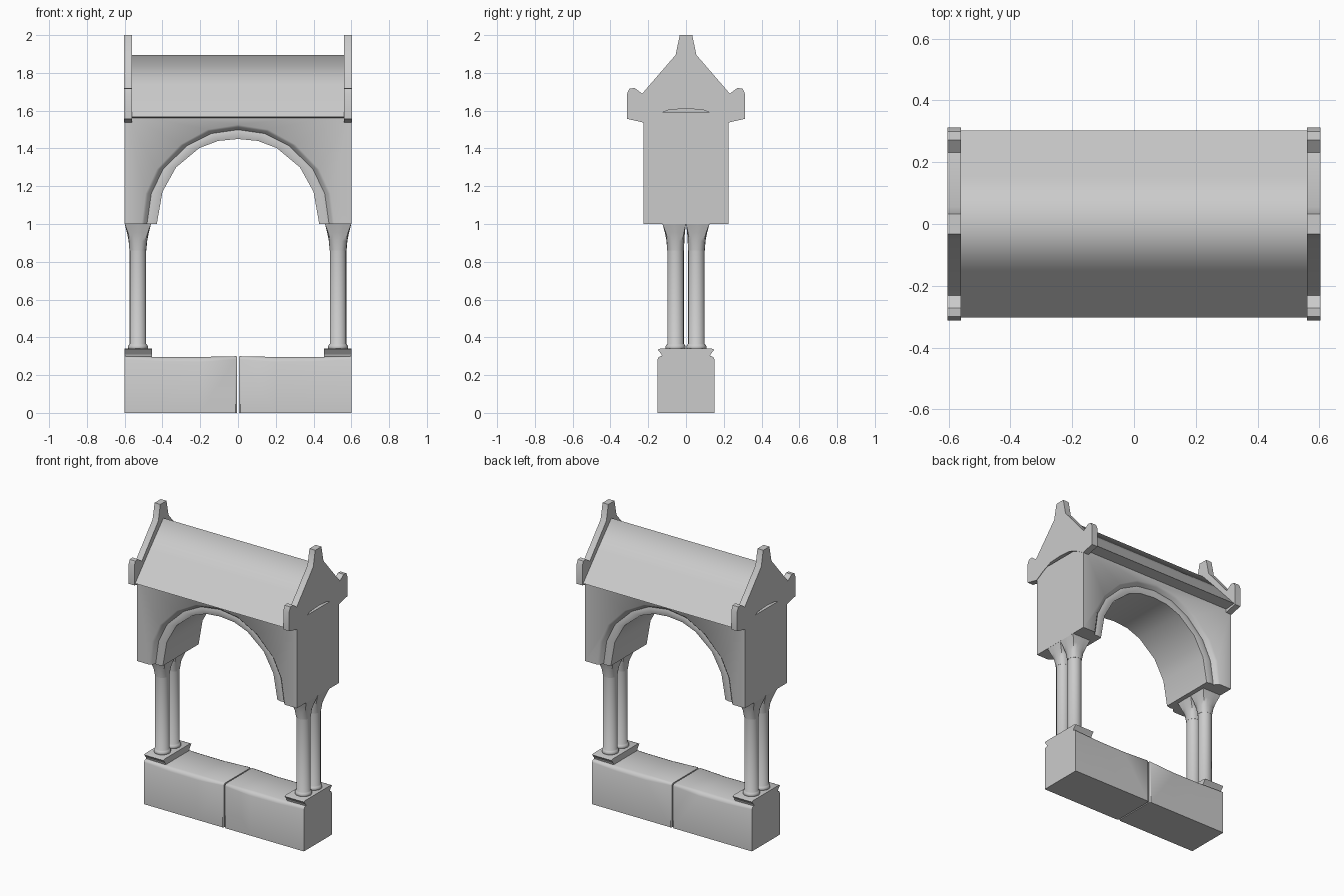
import bpy, bmesh
from math import cos, sin, pi, radians

if "Cube" in bpy.data.objects:
    bpy.data.objects.remove(bpy.data.objects["Cube"])


def finish(name, bm, angle=35):
    bmesh.ops.remove_doubles(bm, verts=bm.verts, dist=1e-5)
    bmesh.ops.recalc_face_normals(bm, faces=bm.faces)
    me = bpy.data.meshes.new(name)
    bm.to_mesh(me)
    bm.free()
    ob = bpy.data.objects.new(name, me)
    bpy.context.collection.objects.link(ob)
    bpy.ops.object.select_all(action='DESELECT')
    ob.select_set(True)
    bpy.context.view_layer.objects.active = ob
    if angle:
        bpy.ops.object.shade_smooth_by_angle(angle=radians(angle))
    return ob


def loft(name, rings, angle=35):
    """Skin a stack of closed rings and cap both ends."""
    bm = bmesh.new()
    vs = [[bm.verts.new(p) for p in r] for r in rings]
    n = len(rings[0])
    for a, b in zip(vs, vs[1:]):
        for i in range(n):
            j = (i + 1) % n
            bm.faces.new((a[i], a[j], b[j], b[i]))
    bm.faces.new(vs[0])
    bm.faces.new(vs[-1])
    return finish(name, bm, angle)


def mirrored(half):
    """Mirror a (y, z) half profile into a closed outline."""
    return half + [(-y, z) for y, z in reversed(half) if y > 1e-6]


def along_x(name, half, x0, x1, angle=35):
    prof = mirrored(half)
    return loft(name, [[(x, y, z) for y, z in prof] for x in (x0, x1)], angle)


# Base: two worn blocks with softened top edges and a joint in the middle
for side, label in ((-1, "left"), (1, "right")):
    rings = []
    for t, sag, worn in ((0.004, .004, .010), (0.012, 0, .016), (.2, .004, .026),
                         (.4, .004, .024), (.6, 0, .016)):
        w = .143 if t < .01 else .15
        top = .3 - sag
        half = [(w, 0), (w, top - worn), (w - worn * .35, top - worn * .3), (w - worn, top)]
        rings.append([(side * t, y, z) for y, z in mirrored(half)])
    loft("base_block_" + label, rings, 40)

# Plinths, columns and capitals
N = 16
for sx, lx in ((-1, "left"), (1, "right")):
    along_x("plinth_" + lx, [(.125, .295), (.13, .31), (.15, .335), (.135, .34)],
            sx * .455, sx * .6, 20)
    for sy, ly in ((-1, "front"), (1, "back")):
        cx = sx * .53

        def ring(z, r, cy=.055, hx=None, hy=None, square=0):
            pts = []
            for i in range(N):
                a = 2 * pi * i / N
                c, s = cos(a), sin(a)
                k = 1 + (1 / max(abs(c), abs(s)) - 1) * square
                pts.append((cx + c * k * (hx or r), sy * cy + s * k * (hy or r), z))
            return pts

        loft(f"column_{lx}_{ly}",
             [ring(z, r) for z, r in ((.335, .048), (.343, .053), (.353, .053),
                                      (.361, .048), (.366, .044), (.862, .044))], 50)
        loft(f"capital_{lx}_{ly}",
             [ring(.86, .045), ring(.91, 0, .056, .049, .047, .3),
              ring(.955, 0, .059, .058, .053, .7), ring(1.002, 0, .0625, .07, .0625, 1)], 40)

# Arch body with a recessed moulding on both faces
inner = [(.43, 1), (.40, 1.17), (.328, 1.30), (.205, 1.402), (.105, 1.44), (0, 1.45)]
outer = [(.51, 1), (.49, 1.16), (.43, 1.29), (.305, 1.42), (.16, 1.50), (0, 1.525)]
inner += [(-x, z) for x, z in inner[-2::-1]]
outer += [(-x, z) for x, z in outer[-2::-1]]
section = [(0, -.225), (.15, -.215), (.35, -.195), (.6, -.2), (1, -.192)]
section += [(t, -y) for t, y in reversed(section)]
bm = bmesh.new()
strips = [[bm.verts.new((o[0] + (i[0] - o[0]) * t, y, o[1] + (i[1] - o[1]) * t))
           for t, y in section] for i, o in zip(inner, outer)]
for a, b in zip(strips, strips[1:]):
    for k in range(len(section) - 1):
        bm.faces.new((a[k], a[k + 1], b[k + 1], b[k]))
TOP = 1.59
c = {(sx, sy, z): bm.verts.new((sx * .6, sy * .225, z))
     for sx in (-1, 1) for sy in (-1, 1) for z in (1, TOP)}
for sy, k in ((-1, 0), (1, -1)):
    bm.faces.new([s[k] for s in strips] +
                 [c[-1, sy, 1], c[-1, sy, TOP], c[1, sy, TOP], c[1, sy, 1]])
for sx, s in ((1, strips[0]), (-1, strips[-1])):
    bm.faces.new(s + [c[sx, 1, 1], c[sx, -1, 1]])
    bm.faces.new((c[sx, -1, 1], c[sx, 1, 1], c[sx, 1, TOP], c[sx, -1, TOP]))
bm.faces.new((c[-1, -1, TOP], c[1, -1, TOP], c[1, 1, TOP], c[-1, 1, TOP]))
finish("arch_body", bm, 50)

# Roof, shaded smoothly over the ridge
roof = along_x("roof", [(0, 1.56), (.22, 1.56), (.303, 1.567), (.15, 1.735), (0, 1.895)],
               -.57, .57, 0)
for p in roof.data.polygons:
    p.use_smooth = p.normal.z > .3

# Gable ends with raised tip and corner horns
for sx, lx in ((-1, "left"), (1, "right")):
    along_x("gable_" + lx,
            [(0, 1.61), (.09, 1.605), (.16, 1.575), (.225, 1.537), (.312, 1.557), (.312, 1.69),
             (.3, 1.717), (.272, 1.72), (.232, 1.69), (.055, 1.895), (.033, 2)],
            sx * .56, sx * .603, 30)
